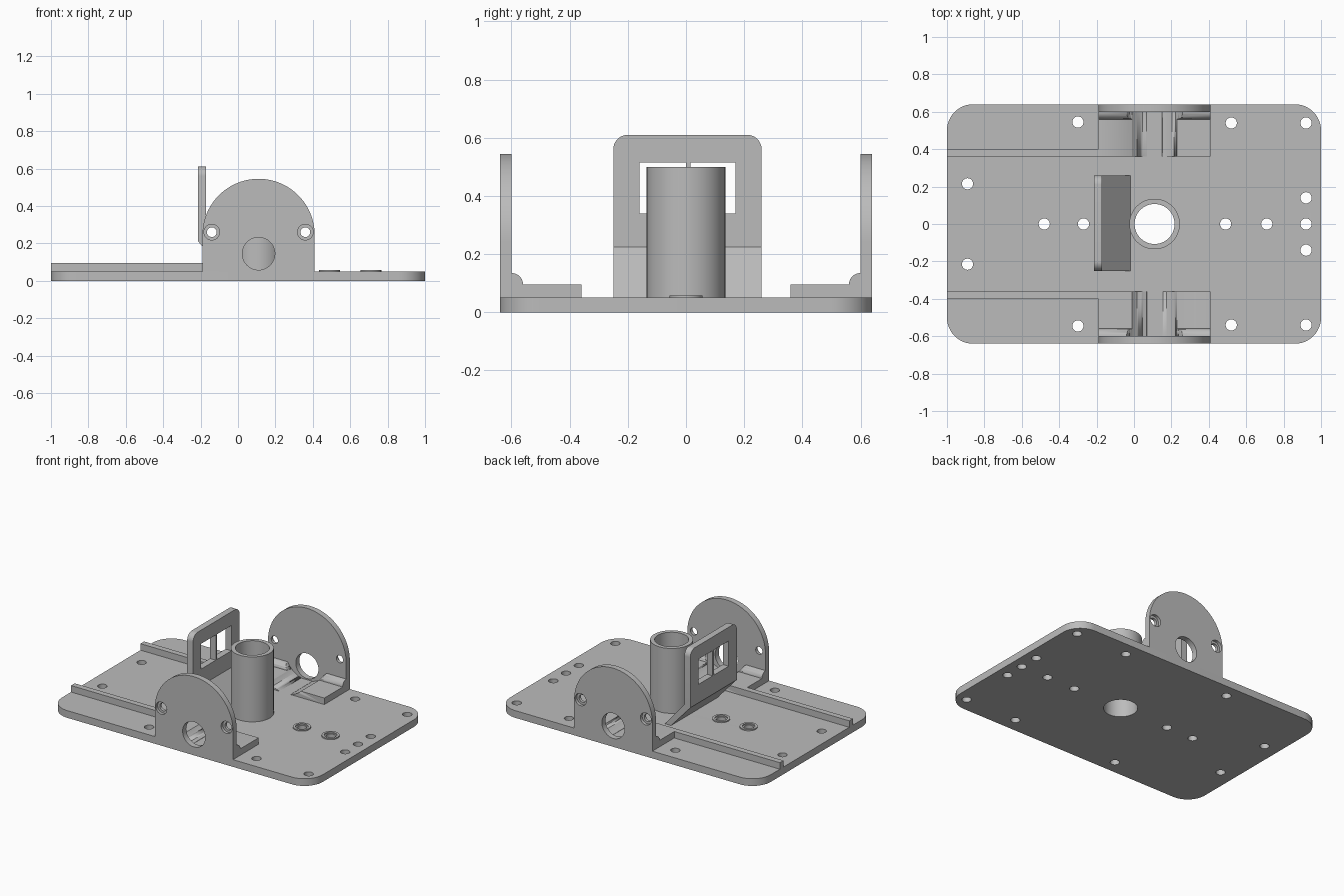
import bpy, bmesh
from math import sin, cos, pi, radians
from mathutils import Matrix

old = bpy.data.objects.get("Cube")
if old:
    bpy.data.objects.remove(old, do_unlink=True)

grey = bpy.data.materials.new("plain_grey")
grey.use_nodes = True
COLOUR = (0.5, 0.5, 0.5, 1)
grey.diffuse_color = COLOUR
grey.node_tree.nodes["Principled BSDF"].inputs["Base Color"].default_value = COLOUR

# Local (u, v, depth) to world for each extrusion axis
AXES = {
    "z": Matrix.Identity(4),
    "y": Matrix(((1, 0, 0, 0), (0, 0, 1, 0), (0, 1, 0, 0), (0, 0, 0, 1))),
    "x": Matrix(((0, 0, 1, 0), (1, 0, 0, 0), (0, 1, 0, 0), (0, 0, 0, 1))),
}
parts = []


def arc(cx, cy, r, start, end, n=12):
    return [(cx + r * cos(radians(start + (end - start) * i / n)),
             cy + r * sin(radians(start + (end - start) * i / n))) for i in range(n + 1)]


def circle(cx, cy, r, n=40):
    return arc(cx, cy, r, 0, 360, n)[:-1]


def rect(u0, u1, v0, v1):
    return [(u0, v0), (u1, v0), (u1, v1), (u0, v1)]


def extrude(name, loops, axis, lo, hi):
    """Solid from an outline (plus inner hole loops) between two depths."""
    curve = bpy.data.curves.new(name, "CURVE")
    curve.dimensions = "2D"
    curve.fill_mode = "BOTH"
    curve.extrude = abs(hi - lo) / 2
    for loop in loops:
        spline = curve.splines.new("POLY")
        spline.points.add(len(loop) - 1)
        for point, (u, v) in zip(spline.points, loop):
            point.co = (u, v, 0, 1)
        spline.use_cyclic_u = True
    temp = bpy.data.objects.new(name + "_outline", curve)
    bpy.context.collection.objects.link(temp)
    deps = bpy.context.evaluated_depsgraph_get()
    mesh = bpy.data.meshes.new_from_object(temp.evaluated_get(deps))
    bpy.data.objects.remove(temp, do_unlink=True)
    bm = bmesh.new()
    bm.from_mesh(mesh)
    bmesh.ops.remove_doubles(bm, verts=bm.verts, dist=1e-5)
    bm.transform(AXES[axis] @ Matrix.Translation((0, 0, (lo + hi) / 2)))
    bmesh.ops.recalc_face_normals(bm, faces=bm.faces)
    bm.to_mesh(mesh)
    bm.free()
    mesh.materials.clear()
    mesh.materials.append(grey)
    obj = bpy.data.objects.new(name, mesh)
    bpy.context.collection.objects.link(obj)
    parts.append(obj)
    return obj


BASE_TOP = 0.05
RAIL_TOP = 0.095
MID = 0.11            # x of the tube and side brackets
HALF = 0.3            # half width of the side brackets
WIDE = 0.64

# Base plate with rounded corners and drilled holes
r = 0.14
outline = (arc(1 - r, WIDE - r, r, 0, 90) + arc(r - 1, WIDE - r, r, 90, 180)
           + arc(r - 1, r - WIDE, r, 180, 270) + arc(1 - r, r - WIDE, r, 270, 360))
ringed = [-0.48, -0.27, 0.49, 0.71]
holes = [(x, 0) for x in ringed] + [(0.92, 0)]
for s in (-1, 1):
    holes += [(-0.3, s * 0.545), (-0.89, s * 0.215), (0.52, s * 0.54),
              (0.92, s * 0.54), (0.92, s * 0.14)]
extrude("base_plate", [outline, circle(MID, 0, 0.107, 64)]
        + [circle(x, y, 0.03, 24) for x, y in holes], "z", 0, BASE_TOP)

# Raised rings around the centre-line holes
for i, x in enumerate(ringed):
    extrude(f"hole_ring_{i + 1}", [circle(x, 0, 0.056), circle(x, 0, 0.04)],
            "z", BASE_TOP, 0.058)

# Upright tube
extrude("centre_tube", [circle(MID, 0, 0.135, 64), circle(MID, 0, 0.107, 64)],
        "z", BASE_TOP, 0.5)

# Cutter for the rounded grooves in the bracket feet
cutter = extrude("groove_cutter", [circle(MID, 0.215, 0.17, 96)], "y", -0.8, 0.8)
cutter.hide_render = True
cutter.hide_set(True)
parts.remove(cutter)

for s, side in ((-1, "front"), (1, "back")):
    # Guide rail
    extrude(side + "_rail", [rect(-1, MID - HALF, s * 0.36, s * 0.4)],
            "z", BASE_TOP, RAIL_TOP)

    # Bracket foot with a rounded bead against the upright
    foot = [(s * 0.6, BASE_TOP), (s * 0.36, BASE_TOP), (s * 0.36, RAIL_TOP)]
    foot += [(s * u, v) for u, v in arc(0.6, RAIL_TOP, 0.04, 180, 90)]
    block = extrude(side + "_bracket_foot", [foot], "x", MID - HALF, MID + HALF)
    cut = block.modifiers.new("groove", "BOOLEAN")
    cut.operation = "DIFFERENCE"
    cut.solver = "EXACT"
    cut.object = cutter

    # Round-topped upright in two layers, so the outer screw holes are recessed
    shape = [(MID - HALF, BASE_TOP), (MID + HALF, BASE_TOP)] + arc(MID, 0.245, HALF, 0, 180, 48)
    for layer, lo, hi, bore in (("inner", 0.6, 0.62, 0.026), ("outer", 0.62, WIDE, 0.042)):
        screws = [circle(MID + k * 0.25, 0.26, bore, 32) for k in (-1, 1)]
        extrude(f"{side}_upright_{layer}", [shape, circle(MID, 0.145, 0.087, 48)] + screws,
                "y", s * lo, s * hi)

# Window frame with two openings
lo, hi, top, r = -0.25, 0.26, 0.61, 0.05
frame = [(lo, 0.22), (hi, 0.22)] + arc(hi - r, top - r, r, 0, 90) + arc(lo + r, top - r, r, 90, 180)
extrude("window_frame", [frame, rect(-0.16, 0, 0.34, 0.515), rect(0.015, 0.17, 0.34, 0.515)],
        "x", -0.215, -0.17)

# Sloping strut that carries the frame
strut = [(-0.215, 0.22), (-0.17, 0.225), (-0.02, BASE_TOP), (-0.068, BASE_TOP), (-0.215, 0.212)]
extrude("frame_strut", [strut], "y", lo, hi)

# Smooth the curved walls and keep the edges sharp
bpy.ops.object.select_all(action="DESELECT")
for obj in parts:
    obj.select_set(True)
bpy.context.view_layer.objects.active = parts[0]
bpy.ops.object.shade_smooth_by_angle(angle=radians(30))
